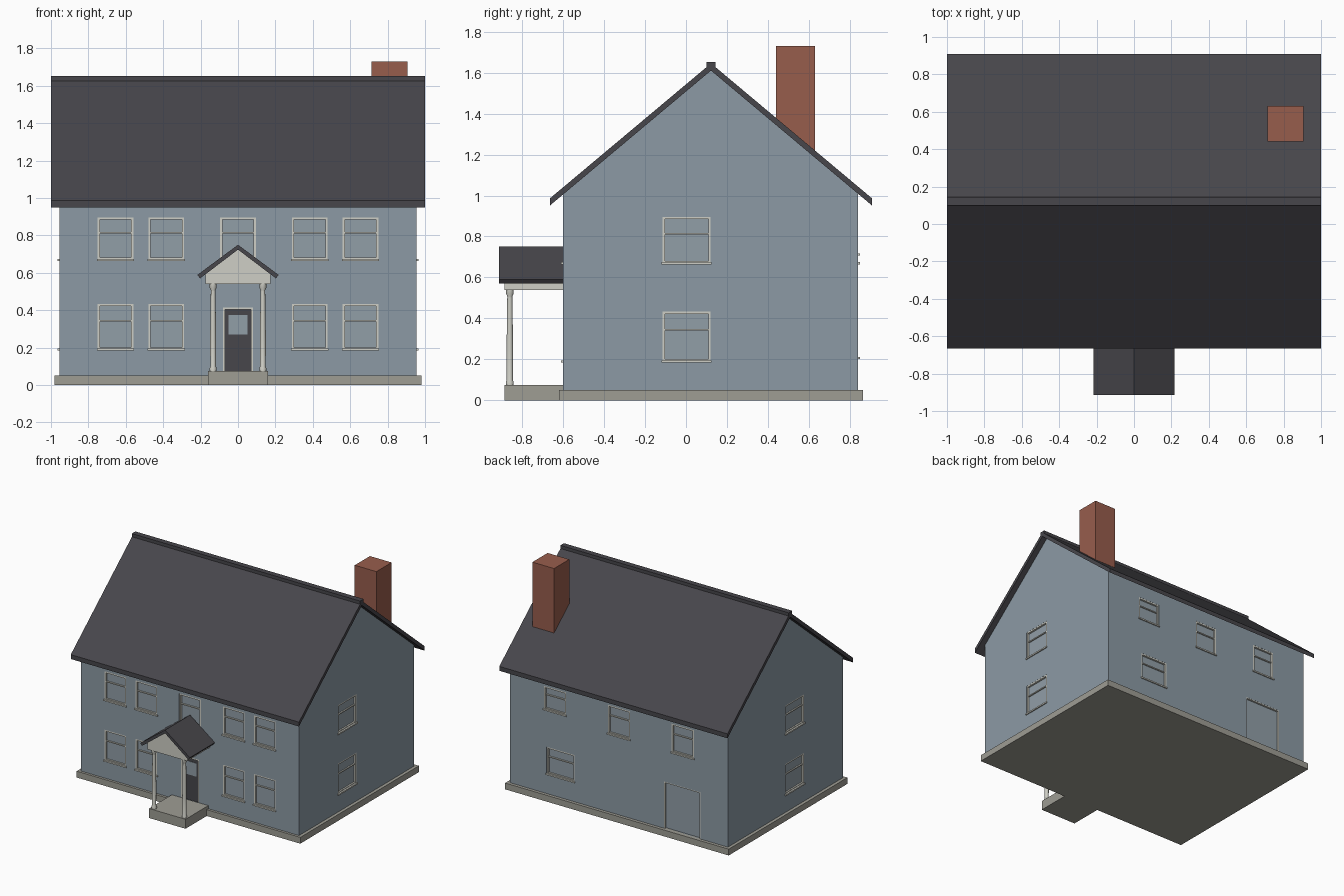
import bpy, bmesh, math

cube = bpy.data.objects.get("Cube")
if cube:
    bpy.data.objects.remove(cube, do_unlink=True)


def material(name, *srgb):
    lin = [c / 12.92 if c <= 0.04 else ((c + 0.055) / 1.055) ** 2.4 for c in srgb]
    m = bpy.data.materials.new(name)
    m.use_nodes = True
    m.diffuse_color = (*lin, 1)
    m.node_tree.nodes["Principled BSDF"].inputs["Base Color"].default_value = (*lin, 1)
    return m


SIDING = material("blue grey siding", 0.55, 0.605, 0.645)
GLASS = material("window glass", 0.57, 0.62, 0.655)
ROOF = material("dark slate", 0.28, 0.275, 0.295)
TRIM = material("cream trim", 0.81, 0.81, 0.775)
STONE = material("grey stone", 0.62, 0.615, 0.58)
BRICK = material("red brick", 0.595, 0.365, 0.3)


def finish(name, bm, mat):
    bmesh.ops.recalc_face_normals(bm, faces=bm.faces)
    mesh = bpy.data.meshes.new(name)
    bm.to_mesh(mesh)
    bm.free()
    mesh.materials.append(mat)
    ob = bpy.data.objects.new(name, mesh)
    bpy.context.collection.objects.link(ob)
    return ob


def boxes(name, spans, mat):
    """One object from boxes, each given as (x0, x1, y0, y1, z0, z1)."""
    bm = bmesh.new()
    for s in spans:
        for v in bmesh.ops.create_cube(bm, size=1)["verts"]:
            for a in range(3):
                lo, hi = s[2 * a], s[2 * a + 1]
                v.co[a] = (lo + hi) / 2 + v.co[a] * (hi - lo)
    return finish(name, bm, mat)


def prism(name, profile, axis, start, end, mat):
    """Extrude an upright profile of (across, z) points along x or y."""
    bm = bmesh.new()
    point = (lambda a, u, z: (a, u, z)) if axis == "x" else (lambda a, u, z: (u, a, z))
    face = bm.faces.new([bm.verts.new(point(start, u, z)) for u, z in profile])
    ext = bmesh.ops.extrude_face_region(bm, geom=[face])["geom"]
    shift = point(end - start, 0, 0)
    bmesh.ops.translate(bm, vec=shift, verts=[g for g in ext if isinstance(g, bmesh.types.BMVert)])
    return finish(name, bm, mat)


# House body and footing
W, FRONT, BACK, MID = 0.955, -0.6, 0.84, 0.122
SLOPE = 0.838
wall_top = 1.615 - SLOPE * (MID - FRONT)
walls = prism("walls", [(FRONT, 0.04), (BACK, 0.04), (BACK, wall_top), (MID, 1.615), (FRONT, wall_top)],
              "x", -W, W, SIDING)
boxes("foundation", [(-0.98, 0.98, -0.62, 0.865, 0, 0.05)], STONE)

# Main roof, ridge cap and chimney
R = 0.787
eave = 1.61 - SLOPE * R
prism("main_roof", [(MID - R, eave), (MID, 1.61), (MID + R, eave),
                    (MID + R, eave + 0.035), (MID, 1.645), (MID - R, eave + 0.035)], "x", -1, 1, ROOF)
boxes("ridge_cap", [(-1, 1, MID - 0.022, MID + 0.022, 1.615, 1.652)], ROOF)
boxes("chimney", [(0.715, 0.905, 0.44, 0.63, 1.1, 1.73)], BRICK)


# Openings: u runs along the wall, d is distance out from its surface
def span(wall, u0, u1, d0, d1, z0, z1):
    plane, sign, along_x = {"front": (FRONT, -1, True), "back": (BACK, 1, True),
                            "left": (W, 1, False), "right": (-W, -1, False)}[wall]
    d = sorted((plane + sign * d0, plane + sign * d1))
    return (u0, u1, *d, z0, z1) if along_x else (*d, u0, u1, z0, z1)


cuts = []


def frame(wall, u0, u1, z0, z1, t):
    cuts.append(span(wall, u0, u1, -0.025, 0.05, z0, z1))
    return [span(wall, u0, u0 + t, -0.026, -0.001, z0, z1),
            span(wall, u1 - t, u1, -0.026, -0.001, z0, z1),
            span(wall, u0 + t, u1 - t, -0.026, -0.001, z1 - t, z1)]


def window(name, wall, u, width, z0, z1):
    u0, u1, t = u - width / 2, u + width / 2, 0.011
    rail = z0 + 0.635 * (z1 - z0)
    parts = frame(wall, u0, u1, z0, z1, t)
    parts += [span(wall, u0 + t, u1 - t, -0.026, -0.004, z0, z0 + t),
              span(wall, u0 + t, u1 - t, -0.026, -0.006, rail - 0.004, rail + 0.004),
              span(wall, u0 - 0.005, u1 + 0.005, -0.02, 0.009, z0 - 0.006, z0 + 0.005)]
    boxes(name + "_frame", parts, TRIM)
    boxes(name + "_glass", [span(wall, u0, u1, -0.025, -0.016, z0, z1)], GLASS)


LOW, HIGH = (0.19, 0.433), (0.67, 0.896)
for i, u in enumerate((-0.655, -0.383, 0.383, 0.655)):
    window(f"front_lower_window_{i + 1}", "front", u, 0.19, *LOW)
    window(f"front_upper_window_{i + 1}", "front", u, 0.19, *HIGH)
window("front_middle_window", "front", 0, 0.19, *HIGH)
for side in ("left", "right"):
    window(side + "_lower_window", side, 0.003, 0.235, *LOW)
    window(side + "_upper_window", side, 0.003, 0.235, *HIGH)
window("back_bath_window", "back", 0.56, 0.195, 0.713, 0.896)
window("back_middle_window", "back", 0, 0.195, *HIGH)
window("back_bedroom_window", "back", -0.56, 0.195, *HIGH)
window("back_kitchen_window", "back", 0.51, 0.245, 0.207, 0.42)

# Front door and glazed back door
boxes("front_door_frame", frame("front", -0.08, 0.08, 0.07, 0.415, 0.011), TRIM)
boxes("front_door", [span("front", -0.07, 0.07, -0.025, -0.012, 0.07, 0.405)], ROOF)
boxes("front_door_pane", [span("front", -0.05, 0.05, -0.014, -0.009, 0.27, 0.375)], GLASS)
boxes("back_door_frame", frame("back", -0.715, -0.395, 0.05, 0.42, 0.008), TRIM)
boxes("back_door_glass", [span("back", -0.71, -0.4, -0.025, -0.016, 0.05, 0.415)], GLASS)

# Cut the recesses into the walls
cutter = boxes("opening_cutter", cuts, SIDING)
cutter.hide_render = True
mod = walls.modifiers.new("openings", "BOOLEAN")
mod.operation, mod.solver, mod.object = "DIFFERENCE", "EXACT", cutter
bpy.context.view_layer.objects.active = walls
bpy.ops.object.modifier_apply(modifier=mod.name)
bpy.data.objects.remove(cutter, do_unlink=True)

# Porch step, pediment and roof
PORCH = -0.885
boxes("porch_step", [(-0.16, 0.16, PORCH, FRONT, 0, 0.075)], STONE)
prism("porch_pediment", [(-0.175, 0.54), (0.175, 0.54), (0.175, 0.596), (0, 0.727), (-0.175, 0.596)],
      "y", PORCH, FRONT, TRIM)
prism("porch_roof", [(-0.203, 0.57), (0, 0.724), (0.203, 0.57), (0.217, 0.589), (0, 0.75), (-0.217, 0.589)],
      "y", -0.913, FRONT, ROOF)

# Turned porch columns
turning = [(0.019, 0.075), (0.019, 0.09), (0.015, 0.1), (0.016, 0.25), (0.0125, 0.5),
           (0.0125, 0.508), (0.019, 0.522), (0.019, 0.541)]
for name, x in (("left_column", 0.133), ("right_column", -0.133)):
    bm = bmesh.new()
    verts = [bm.verts.new((x + r, -0.86, z)) for r, z in turning]
    edges = [bm.edges.new(pair) for pair in zip(verts, verts[1:])]
    bmesh.ops.spin(bm, geom=verts + edges, cent=(x, -0.86, 0), axis=(0, 0, 1),
                   angle=math.tau, steps=20, use_duplicate=False)
    bmesh.ops.remove_doubles(bm, verts=bm.verts, dist=0.0001)
    column = finish(name, bm, TRIM)
    bpy.ops.object.select_all(action="DESELECT")
    column.select_set(True)
    bpy.context.view_layer.objects.active = column
    bpy.ops.object.shade_smooth_by_angle(angle=math.radians(35))
